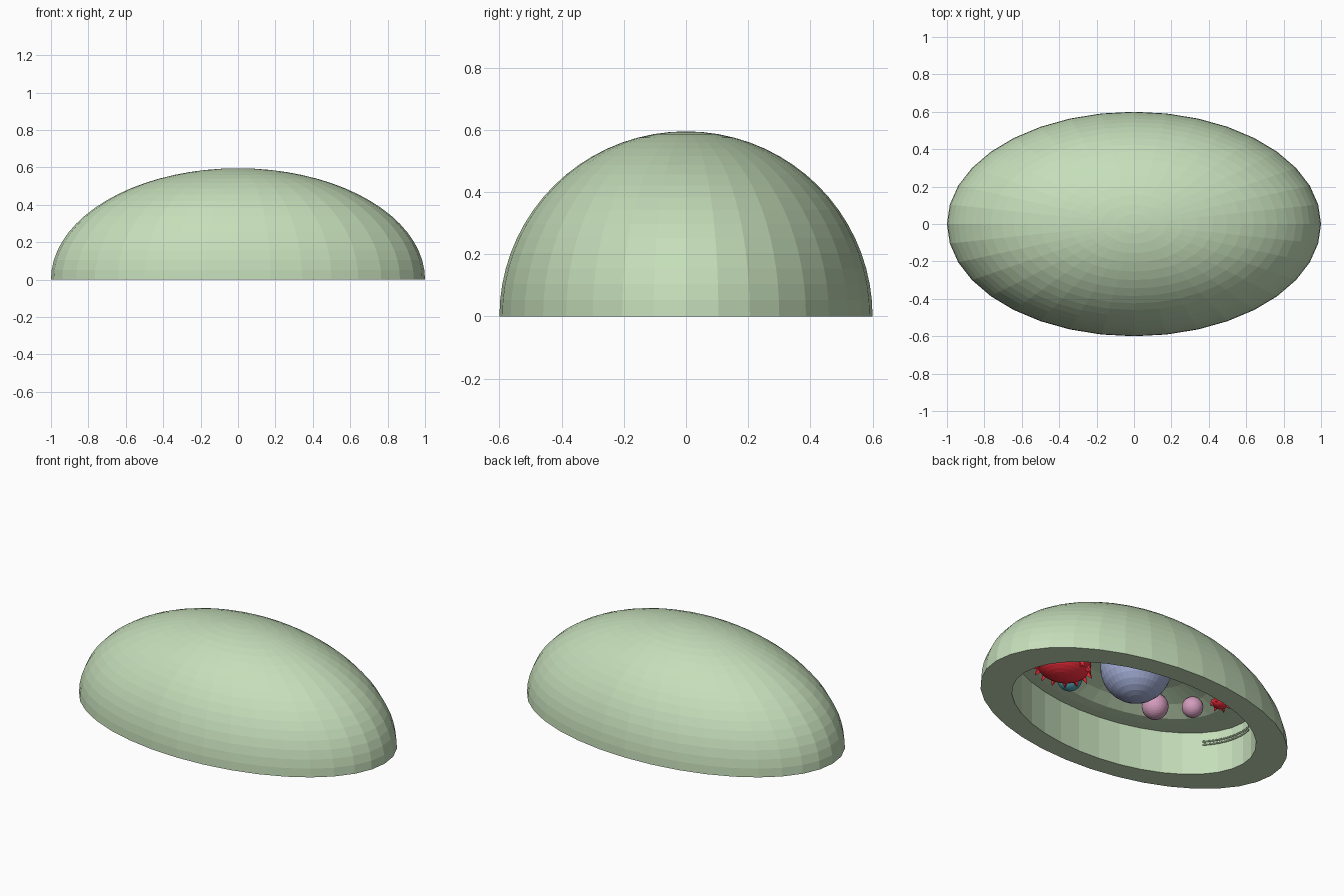
import bpy, bmesh, math
from mathutils import Matrix, Vector

if "Cube" in bpy.data.objects:
    bpy.data.objects.remove(bpy.data.objects["Cube"])


def material(name, rgb):
    m = bpy.data.materials.new(name)
    m.diffuse_color = (*rgb, 1)
    m.use_nodes = True
    m.node_tree.nodes["Principled BSDF"].inputs["Base Color"].default_value = m.diffuse_color
    return m


GREEN = material("pale_green", (0.56, 0.73, 0.49))
BLUE = material("lavender_blue", (0.38, 0.44, 0.70))
RED = material("red", (1.0, 0.03, 0.05))
TEAL = material("teal", (0.08, 0.42, 0.50))
PINK = material("pink", (0.65, 0.33, 0.50))

SEG = 36
RINGS = 18


def finish(name, bm, mat):
    bmesh.ops.recalc_face_normals(bm, faces=bm.faces)
    me = bpy.data.meshes.new(name)
    bm.to_mesh(me)
    bm.free()
    me.materials.append(mat)
    ob = bpy.data.objects.new(name, me)
    bpy.context.collection.objects.link(ob)
    return ob


def lathe(name, profile, mat, squash):
    """Revolve (radius, z) points; both ends close in a point on the axis."""
    bm = bmesh.new()
    rings = []
    for r, z in profile:
        if r == 0:
            rings.append([bm.verts.new((0, 0, z))] * SEG)
        else:
            rings.append([bm.verts.new((r * math.cos(i * math.tau / SEG),
                                        r * squash * math.sin(i * math.tau / SEG), z))
                          for i in range(SEG)])
    for a, b in zip(rings, rings[1:]):
        for i in range(SEG):
            j = (i + 1) % SEG
            bm.faces.new(list(dict.fromkeys((a[i], a[j], b[j], b[i]))))
    return finish(name, bm, mat)


def ball(name, loc, size, mat, turn=0):
    bm = bmesh.new()
    bmesh.ops.create_uvsphere(bm, u_segments=32, v_segments=16, radius=1)
    bmesh.ops.transform(bm, verts=bm.verts, matrix=Matrix.LocRotScale(
        Vector(loc), Matrix.Rotation(turn, 3, 'Z'), Vector(size)))
    return finish(name, bm, mat)


def spikes(name, loc, size, count, length, mat, turn=0):
    """Ring of small pyramids leaning out and down from an oval body."""
    bm = bmesh.new()
    spin = Matrix.Rotation(turn, 3, 'Z')
    for i in range(count):
        t = i * math.tau / count
        out = Vector((math.cos(t), math.sin(t), 0))
        p = Vector((size[0] * out.x, size[1] * out.y, 0))
        d = spin @ (out * 0.6 + Vector((0, 0, -0.8)))
        rot = d.to_track_quat('Z', 'Y').to_matrix().to_4x4()
        bmesh.ops.create_cone(bm, cap_ends=True, segments=4, radius1=length * 0.5,
                              radius2=0, depth=length,
                              matrix=Matrix.Translation(Vector(loc) + spin @ p) @ rot)
    return finish(name, bm, mat)


# Half-egg shell with a flat rim, a straight-walled recess, a flat ledge
# and a shallow vaulted ceiling
dome = [(math.cos(i * math.pi / 2 / RINGS), 0.595 * math.sin(i * math.pi / 2 / RINGS))
        for i in range(RINGS)]
vault = [(0.70 * math.sin(a), 0.16 + 0.22 * math.cos(a))
         for a in (math.radians(d) for d in (60, 45, 30, 15, 0))]
lathe("cell_shell",
      [(0, 0.595)] + dome[::-1]
      + [(0.795, 0), (0.795, 0.265), (0.70, 0.265)] + vault,
      GREEN, 0.6)

# Nucleus in the middle of the recess
ball("nucleus", (-0.008, 0.008, 0.322), (0.2, 0.2, 0.2), BLUE)

# Small round vesicles
ball("vesicle_large", (-0.313, -0.19, 0.275), (0.075,) * 3, PINK)
ball("vesicle_small", (-0.477, -0.06, 0.273), (0.06,) * 3, PINK)
ball("teal_vesicle", (0.25, -0.26, 0.275), (0.07,) * 3, TEAL)

# Spiked red bodies
ball("red_body", (0.40, -0.14, 0.27), (0.17, 0.14, 0.10), RED)
spikes("red_body_spikes", (0.40, -0.14, 0.225), (0.155, 0.125), 14, 0.07, RED)
ball("red_bud", (-0.575, 0.06, 0.28), (0.05, 0.04, 0.025), RED, 0.5)
spikes("red_bud_spikes", (-0.575, 0.06, 0.28), (0.045, 0.035), 6, 0.06, RED, 0.5)

# Thin folded membranes just proud of the recess wall
for k, z in enumerate((0.185, 0.205)):
    cu = bpy.data.curves.new("membrane_fold", 'CURVE')
    cu.dimensions = '3D'
    cu.bevel_depth = 0.005
    cu.bevel_resolution = 1
    sp = cu.splines.new('POLY')
    sp.points.add(8)
    for i, p in enumerate(sp.points):
        t = math.radians(172 + i * 4.6)
        p.co = (0.788 * math.cos(t), 0.473 * math.sin(t), z, 1)
    cu.materials.append(GREEN)
    ob = bpy.data.objects.new(f"membrane_fold_{k + 1}", cu)
    bpy.context.collection.objects.link(ob)
